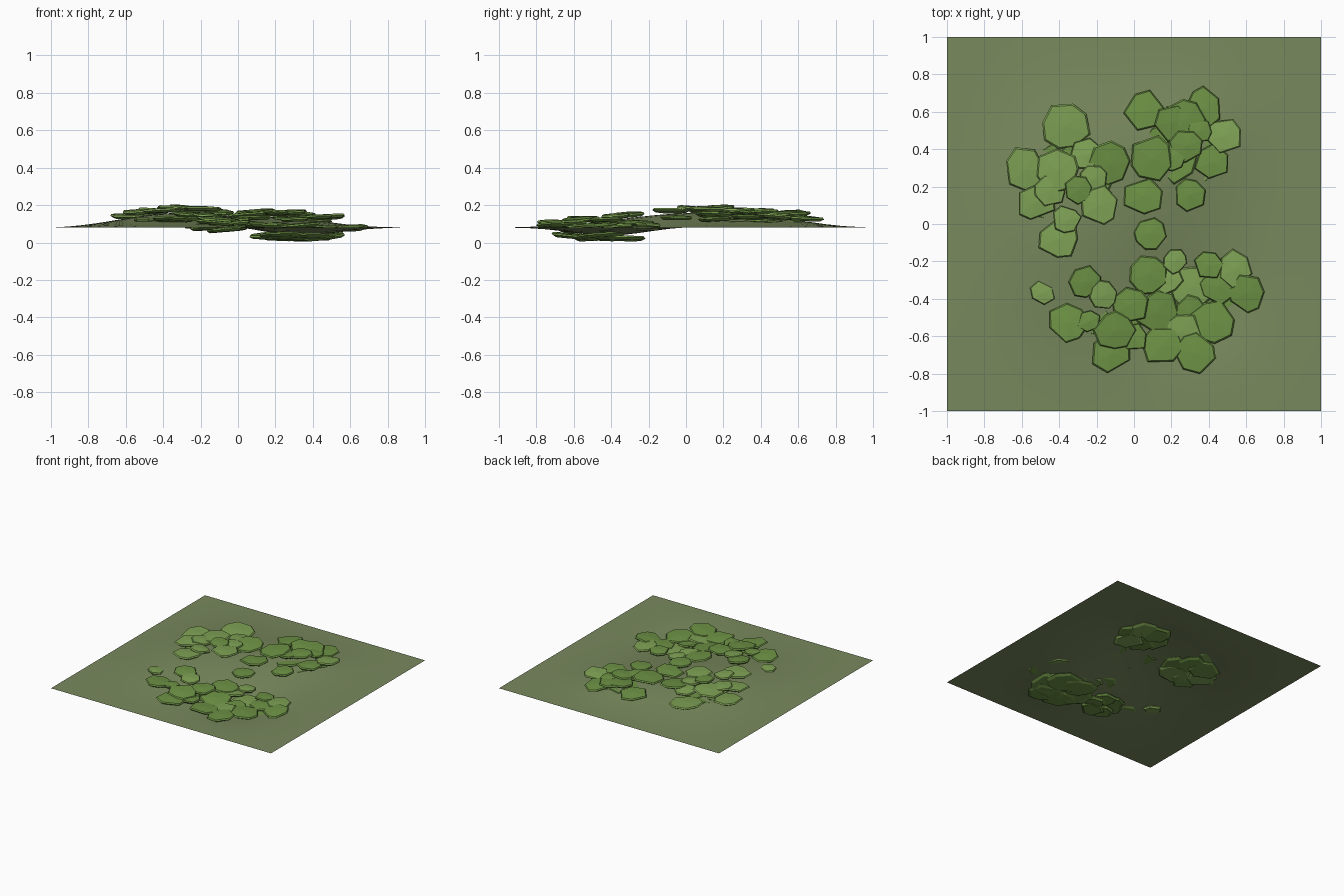
import bpy, bmesh, math, random
from mathutils import Matrix, Vector

if "Cube" in bpy.data.objects:
    bpy.data.objects.remove(bpy.data.objects["Cube"])

random.seed(11)


def height(x, y):
    """Ground level: a hill at back left, a rise at back right, a dip at front right."""
    w = (1 - x * x) * (1 - y * y)
    hill = 0.09 * math.exp(-((x + .4) ** 2 / .25 + (y - .1) ** 2 / .5))
    rise = 0.06 * math.exp(-((x - .3) ** 2 + (y - .5) ** 2) / .12)
    dip = 0.065 * math.exp(-((x - .35) ** 2 + (y + .45) ** 2) / .1)
    return 0.08 + w * (hill + rise - dip)


def material(name, rgb):
    m = bpy.data.materials.new(name)
    m.diffuse_color = (*rgb, 1)
    m.use_nodes = True
    m.node_tree.nodes["Principled BSDF"].inputs["Base Color"].default_value = m.diffuse_color
    return m


leaf_mat = material("leaf_green", (0.155, 0.29, 0.06))
light_mat = material("leaf_light_green", (0.21, 0.36, 0.09))
ground_mat = material("ground_green", (0.19, 0.25, 0.11))

# Ground sheet
bpy.ops.mesh.primitive_grid_add(x_subdivisions=24, y_subdivisions=24, size=2)
ground = bpy.context.object
ground.name = "ground"
for v in ground.data.vertices:
    v.co.z = height(v.co.x, v.co.y)
ground.data.materials.append(ground_mat)
bpy.ops.object.shade_smooth()


def leaf(bm, x, y, r, lift, thick=0.026):
    """Thin irregular slab with a narrower underside and a low domed top."""
    n = random.choice((6, 7, 7, 8))
    phase = random.uniform(0, math.tau)
    outline = []
    for i in range(n):
        a = phase + math.tau * (i + random.uniform(-.22, .22)) / n
        k = r * random.uniform(.98, 1.22)
        outline.append((math.cos(a) * k, math.sin(a) * k))
    tilt = Matrix.Rotation(random.uniform(-.1, .1), 3, 'X') @ \
        Matrix.Rotation(random.uniform(-.1, .1), 3, 'Y')
    base = Vector((x, y, height(x, y) + lift))

    def vert(px, py, pz):
        p = base + tilt @ Vector((px, py, pz))
        p.z = max(p.z, 0)
        return bm.verts.new(p)

    rings = [[vert(px * s, py * s, z * thick) for px, py in outline]
             for s, z in ((.82, -.5), (1, -.05), (.93, .3))]
    tip = vert(0, 0, thick * .5)
    shade = 1 if random.random() < .25 else 0
    faces = [bm.faces.new(rings[0][::-1])]
    for i in range(n):
        j = (i + 1) % n
        for lo, hi in zip(rings, rings[1:]):
            faces.append(bm.faces.new((lo[i], lo[j], hi[j], hi[i])))
        faces.append(bm.faces.new((rings[2][i], rings[2][j], tip)))
    for f in faces:
        f.material_index = shade


def clump(name, leaves, core):
    bm = bmesh.new()
    cx, cy, cr = core
    for x, y, r in leaves:
        near = max(0, 1 - math.hypot(x - cx, y - cy) / (cr * 1.5))
        leaf(bm, x, y, r, .012 + .016 * near + random.uniform(0, .012))
    # Lower leaves pushing through the underside of the ground
    for i in range(6):
        a = math.tau * i / 6
        leaf(bm, cx + cr * .5 * math.cos(a), cy + cr * .5 * math.sin(a),
             cr * .48, -.012 - .004 * (i % 3))
    me = bpy.data.meshes.new(name)
    bm.to_mesh(me)
    bm.free()
    me.materials.append(leaf_mat)
    me.materials.append(light_mat)
    bpy.context.collection.objects.link(bpy.data.objects.new(name, me))


# Leaf clumps: (x, y, radius) of each leaf
clump("leaf_clump_back_left", [
    (-.37, .52, .12), (-.58, .29, .11), (-.52, .12, .10), (-.13, .32, .11),
    (-.18, .10, .10), (-.36, .02, .07), (-.40, -.08, .10), (-.25, .37, .08),
    (-.22, .24, .07), (-.30, .18, .07), (-.45, .18, .08), (-.41, .29, .11),
], (-.35, .23, .24))

clump("leaf_clump_back_right", [
    (.06, .60, .10), (.28, .56, .10), (.20, .54, .09), (.37, .62, .10),
    (.48, .47, .09), (.42, .33, .09), (.10, .35, .11), (.30, .16, .08),
    (.05, .15, .10), (.08, -.05, .08), (.28, .42, .08), (.20, .36, .08),
    (.35, .50, .06),
], (.28, .43, .22))

clump("leaf_clump_front_left", [
    (-.26, -.31, .08), (-.35, -.53, .10), (-.12, -.69, .10), (-.10, -.57, .10),
    (-.16, -.38, .07), (-.24, -.52, .06), (-.02, -.43, .09), (0, -.61, .07),
], (-.12, -.51, .17))

clump("leaf_clump_front_right", [
    (.07, -.27, .10), (.22, -.20, .06), (.40, -.22, .07), (.54, -.24, .09),
    (.60, -.37, .09), (.15, -.65, .10), (.33, -.69, .10), (.25, -.58, .10),
    (.42, -.52, .11), (.17, -.29, .08), (.45, -.33, .09), (.12, -.47, .11),
    (.30, -.47, .08), (.31, -.34, .11),
], (.32, -.47, .27))

# Sunken leaf barely breaking the surface
bm = bmesh.new()
leaf(bm, -.49, -.37, .06, .004)
me = bpy.data.meshes.new("sunken_leaf")
bm.to_mesh(me)
bm.free()
me.materials.append(leaf_mat)
me.materials.append(light_mat)
bpy.context.collection.objects.link(bpy.data.objects.new("sunken_leaf", me))
